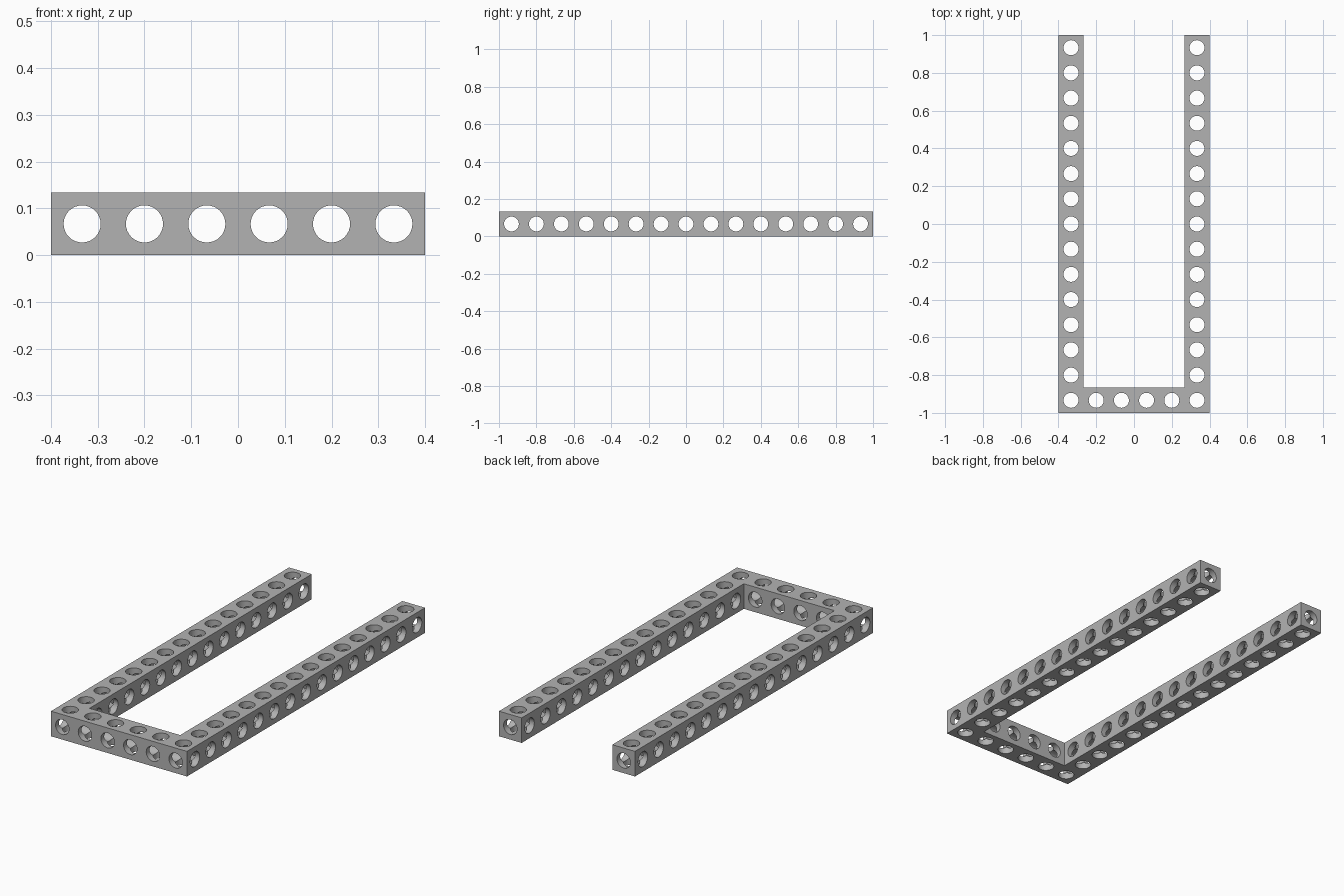
import bpy, bmesh, math
from mathutils import Vector

default = bpy.data.objects.get("Cube")
if default:
    bpy.data.objects.remove(default)

COLS, ROWS = 6, 15          # cells across the front and along the arms
CELL = 2 / ROWS
HALF = CELL / 2
RADIUS = 0.0397
SEGMENTS = 32

grey = bpy.data.materials.new("mid grey")
grey.use_nodes = True
colour = (0.45, 0.45, 0.45, 1)
grey.diffuse_color = colour
grey.node_tree.nodes["Principled BSDF"].inputs["Base Color"].default_value = colour

# U-shaped layout: one cross bar and two arms
cells = {(i, j) for i in range(COLS) for j in range(ROWS)
         if j == 0 or i in (0, COLS - 1)}

bm = bmesh.new()


def strip(ring_a, ring_b, smooth):
    """Join two closed rings of points with quads."""
    a = [bm.verts.new(p) for p in ring_a]
    b = [bm.verts.new(p) for p in ring_b]
    for k in range(SEGMENTS):
        n = (k + 1) % SEGMENTS
        bm.faces.new((a[k], a[n], b[n], b[k])).smooth = smooth


def cell_side(centre, normal, is_open):
    """Quarter-mitred bore from the cell centre, plus the outer plate."""
    u = Vector((normal.y, normal.z, normal.x))
    v = normal.cross(u)
    inner, rim, border = [], [], []
    for k in range(SEGMENTS):
        t = 2 * math.pi * k / SEGMENTS
        c, s = math.cos(t), math.sin(t)
        big = max(abs(c), abs(s))
        spoke = u * c + v * s
        inner.append(centre + spoke * RADIUS + normal * RADIUS * big)
        rim.append(centre + spoke * RADIUS + normal * HALF)
        border.append(centre + spoke * (HALF / big) + normal * HALF)
    strip(inner, rim, True)
    if is_open:
        strip(rim, border, False)


for i, j in sorted(cells):
    centre = Vector(((i + 0.5 - COLS / 2) * CELL, (j + 0.5) * CELL - 1, HALF))
    for axis in range(3):
        for sign in (-1, 1):
            normal = Vector((0, 0, 0))
            normal[axis] = sign
            neighbour = (i + int(normal.x), j + int(normal.y))
            cell_side(centre, normal, axis == 2 or neighbour not in cells)

bmesh.ops.remove_doubles(bm, verts=bm.verts, dist=0.0002)
bmesh.ops.recalc_face_normals(bm, faces=bm.faces)

mesh = bpy.data.meshes.new("perforated_frame")
bm.to_mesh(mesh)
bm.free()
mesh.materials.append(grey)
frame = bpy.data.objects.new("perforated_frame", mesh)
bpy.context.collection.objects.link(frame)

# Smooth bores with crisp rims and crossings
bpy.ops.object.select_all(action='DESELECT')
frame.select_set(True)
bpy.context.view_layer.objects.active = frame
bpy.ops.object.shade_smooth_by_angle(angle=math.radians(30))
